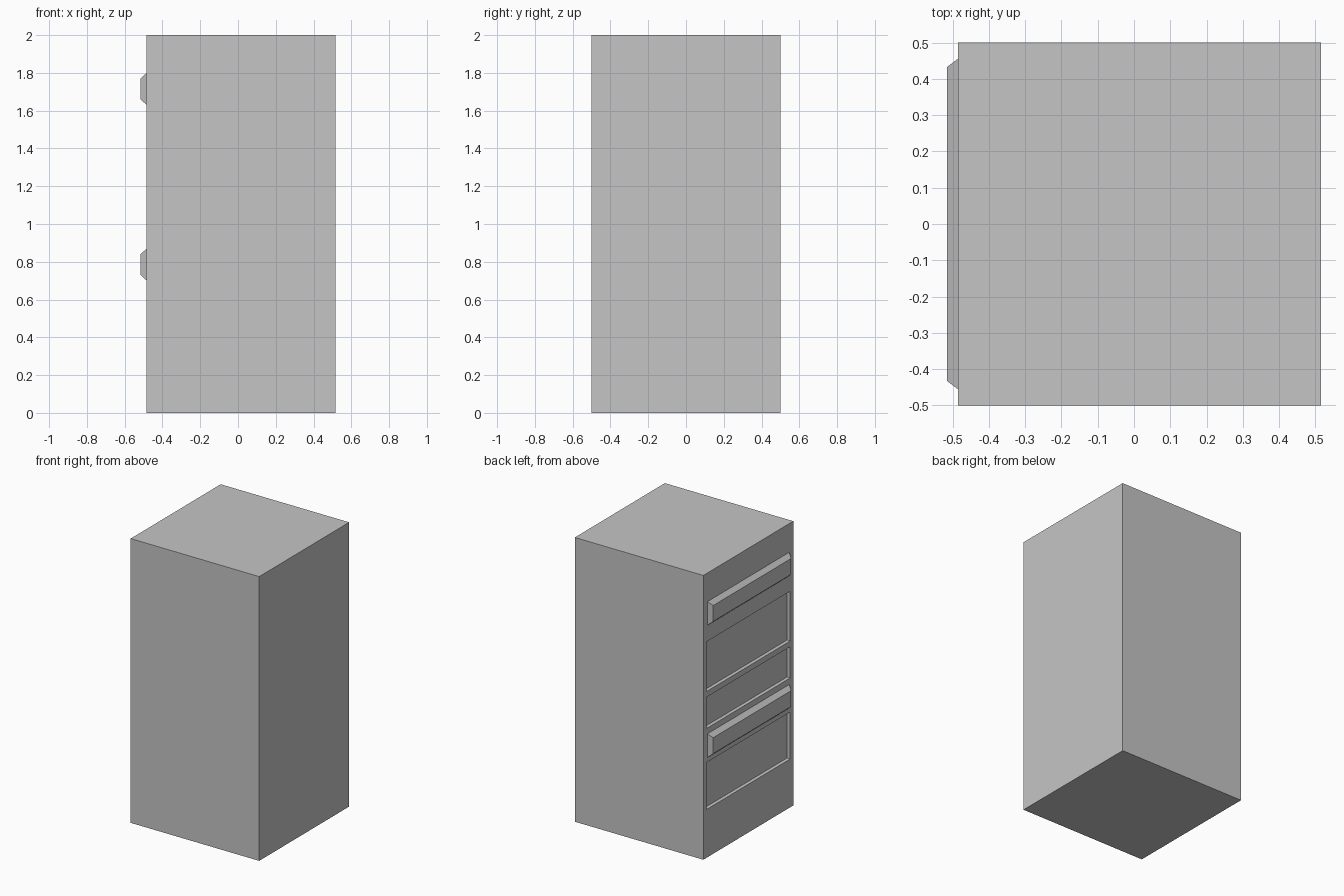
import bpy, bmesh
from mathutils import Vector, Matrix

cube = bpy.data.objects.get("Cube")
if cube:
    bpy.data.objects.remove(cube, do_unlink=True)

grey = bpy.data.materials.new("light grey")
grey.use_nodes = True
colour = (0.56, 0.56, 0.56, 1)
grey.diffuse_color = colour
grey.node_tree.nodes["Principled BSDF"].inputs["Base Color"].default_value = colour

FACE_X = -0.485          # panelled side of the cabinet
PANEL_Y = 0.466          # half width of the sunken panels
PANELS = [(0.34, 0.67), (0.91, 1.13), (1.17, 1.52)]
DEPTH = 0.025


def finish(bm, name):
    bmesh.ops.recalc_face_normals(bm, faces=bm.faces)
    mesh = bpy.data.meshes.new(name)
    bm.to_mesh(mesh)
    bm.free()
    mesh.materials.append(grey)
    obj = bpy.data.objects.new(name, mesh)
    bpy.context.collection.objects.link(obj)
    return obj


def panelled_side(bm):
    bm.normal_update()
    return [f for f in bm.faces if f.normal.x < -0.9]


def cut(bm, point, normal):
    faces = panelled_side(bm)
    edges = {e for f in faces for e in f.edges}
    verts = {v for f in faces for v in f.verts}
    bmesh.ops.bisect_plane(bm, geom=list(verts) + list(edges) + faces,
                           plane_co=point, plane_no=normal)


# Cabinet body: a tall box with three sunken panels on one side
bm = bmesh.new()
bmesh.ops.create_cube(bm, size=1, matrix=Matrix.Translation((FACE_X + 0.5, 0, 1))
                      @ Matrix.Diagonal((1, 1, 2, 1)))
for z in [z for panel in PANELS for z in panel]:
    cut(bm, (0, 0, z), (0, 0, 1))
for y in (-PANEL_Y, PANEL_Y):
    cut(bm, (0, y, 0), (0, 1, 0))

for low, high in PANELS:
    for face in panelled_side(bm):
        c = face.calc_center_median()
        if abs(c.x - FACE_X) < 0.001 and abs(c.y) < 0.1 and low < c.z < high:
            pushed = bmesh.ops.extrude_discrete_faces(bm, faces=[face])["faces"]
            bmesh.ops.translate(bm, verts=pushed[0].verts, vec=Vector((DEPTH, 0, 0)))
            break
finish(bm, "cabinet_body")


# Drawer pulls: long bars with bevelled ends and edges
def pull(name, z):
    bm = bmesh.new()
    bmesh.ops.create_cube(bm, size=2)
    for v in bm.verts:
        outer = v.co.x < 0
        half_y, half_z = (0.433, 0.056) if outer else (0.457, 0.085)
        v.co = (FACE_X - 0.03 if outer else FACE_X + 0.002,
                v.co.y * half_y, z + v.co.z * half_z)
    finish(bm, name)


pull("lower_pull", 0.785)
pull("upper_pull", 1.715)
